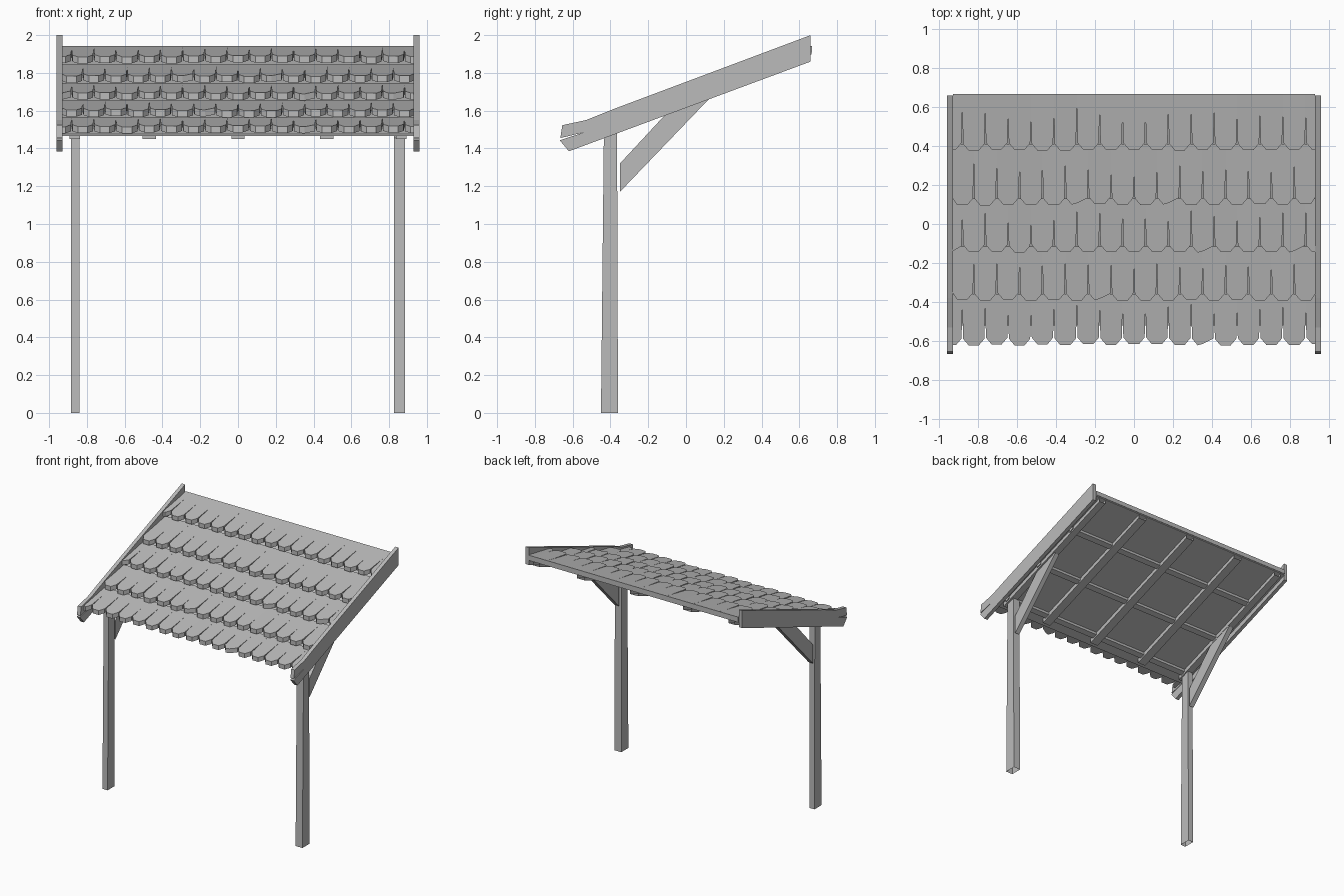
import bpy, bmesh, random
from mathutils import Vector

random.seed(4)
if "Cube" in bpy.data.objects:
    bpy.data.objects.remove(bpy.data.objects["Cube"])

grey = bpy.data.materials.new("plain_grey")
grey.use_nodes = True
grey.diffuse_color = (0.5, 0.5, 0.5, 1)
grey.node_tree.nodes["Principled BSDF"].inputs["Base Color"].default_value = (0.5, 0.5, 0.5, 1)

SLOPE = 0.37


def deck_z(y):
    """Height of the upper deck surface at depth y."""
    return 1.44 + 0.365 * (y + 0.62)


def finish(bm, name):
    bmesh.ops.recalc_face_normals(bm, faces=bm.faces)
    mesh = bpy.data.meshes.new(name)
    bm.to_mesh(mesh)
    bm.free()
    mesh.materials.append(grey)
    ob = bpy.data.objects.new(name, mesh)
    bpy.context.collection.objects.link(ob)
    return ob


def extrude(bm, points, offset):
    """Solid from a planar outline pushed along an offset."""
    face = bm.faces.new([bm.verts.new(p) for p in points])
    new = bmesh.ops.extrude_face_region(bm, geom=[face], use_keep_orig=True)["geom"]
    moved = [v for v in new if isinstance(v, bmesh.types.BMVert)]
    bmesh.ops.translate(bm, verts=moved, vec=Vector(offset))


def board(name, outline, x0, x1, open_end=None):
    """Board with a side outline in y and z; open_end removes one end face."""
    bm = bmesh.new()
    extrude(bm, [(x0, y, z) for y, z in outline], (x1 - x0, 0, 0))
    bmesh.ops.recalc_face_normals(bm, faces=bm.faces)
    if open_end:
        d = Vector(open_end)
        end = max(bm.faces, key=lambda f: f.normal.dot(d))
        bmesh.ops.delete(bm, geom=[end], context='FACES_ONLY')
    return finish(bm, name)


# Side boards with a split front end
barge = [(0.66, 1.86), (0.66, 2.0), (-0.38, 1.61), (-0.53, 1.55), (-0.655, 1.523),
         (-0.665, 1.455), (-0.54, 1.485), (-0.668, 1.443), (-0.62, 1.385)]
post = [(-0.45, 0), (-0.36, 0), (-0.365, 1.48), (-0.435, 1.455)]
brace = [(-0.35, 1.17), (0.12, 1.66), (0.1, 1.68), (-0.09, 1.6), (-0.35, 1.32)]

for side, s, post_inner in (("left", 1, 0.825), ("right", -1, 0.84)):
    board(side + "_side_board", barge, s * 0.93, s * 0.96)
    board(side + "_post", post, s * post_inner, s * 0.885, (0, 0, -1))
    board(side + "_brace", brace, s * 0.84, s * 0.88)

# Rafters under the deck
for i, x in enumerate((-0.865, -0.47, 0, 0.47, 0.865)):
    half = 0.035 if abs(x) < 0.8 else 0.028
    front, back = -0.47, 0.66
    low = 1.45
    board(f"rafter_{i + 1}",
          [(front, low), (back, low + SLOPE * (back - front)),
           (back, deck_z(back) - 0.005), (front, deck_z(front) - 0.005)],
          x - half, x + half, (0, 1, 0))

# Cross battens between the rafters
for i, y in enumerate((0.33, -0.05, -0.42)):
    a, b = y - 0.02, y + 0.02
    board(f"batten_{i + 1}",
          [(a, deck_z(a) - 0.03), (b, deck_z(b) - 0.03),
           (b, deck_z(b) - 0.005), (a, deck_z(a) - 0.005)], -0.9, 0.9)

# Roof deck
board("roof_deck", [(-0.52, deck_z(-0.52)), (0.665, deck_z(0.665)),
                    (0.665, deck_z(0.665) - 0.01), (-0.52, deck_z(-0.52) - 0.01)],
      -0.93, 0.93)

# Overlapping rows of clipped-corner shingles
PITCH, TILT, THICK, EDGE = 0.1175, 0.2, 0.035, 0.93
rows = (-0.62, -0.39, -0.145, 0.1, 0.38)
for r, y0 in enumerate(rows):
    bm = bmesh.new()
    end = rows[r + 1] + 0.03 if r < 4 else 0.668
    staggered = r % 2
    count = 16 if staggered else 17
    for k in range(count):
        cx = (k - (count - 1) / 2) * PITCH
        w = PITCH / 2
        y = y0 + random.uniform(-0.004, 0.004)
        lift = random.uniform(-0.003, 0.003)
        seam = y0 + random.uniform(0.17, 0.22)
        chip = 0.025 if random.random() < 0.08 else 0
        shape = [(-w + 0.033, y), (w - 0.033 - chip, y + chip * 0.3),
                 (w - 0.004, y + 0.034), (w, seam), (w, end),
                 (-w, end), (-w, seam), (-w + 0.004, y + 0.034)]
        pts = []
        for dx, py in shape:
            px = max(-EDGE, min(EDGE, cx + dx))
            droop = 0.006 * (abs(dx) / w) if py < y0 + 0.05 else 0
            pz = 1.48 + SLOPE * (y0 + 0.62) + TILT * (py - y0) + droop
            pts.append((px, py, pz + lift * (end - py) / (end - y0)))
        extrude(bm, pts, (0, 0, THICK))
    finish(bm, f"shingle_row_{r + 1}")
